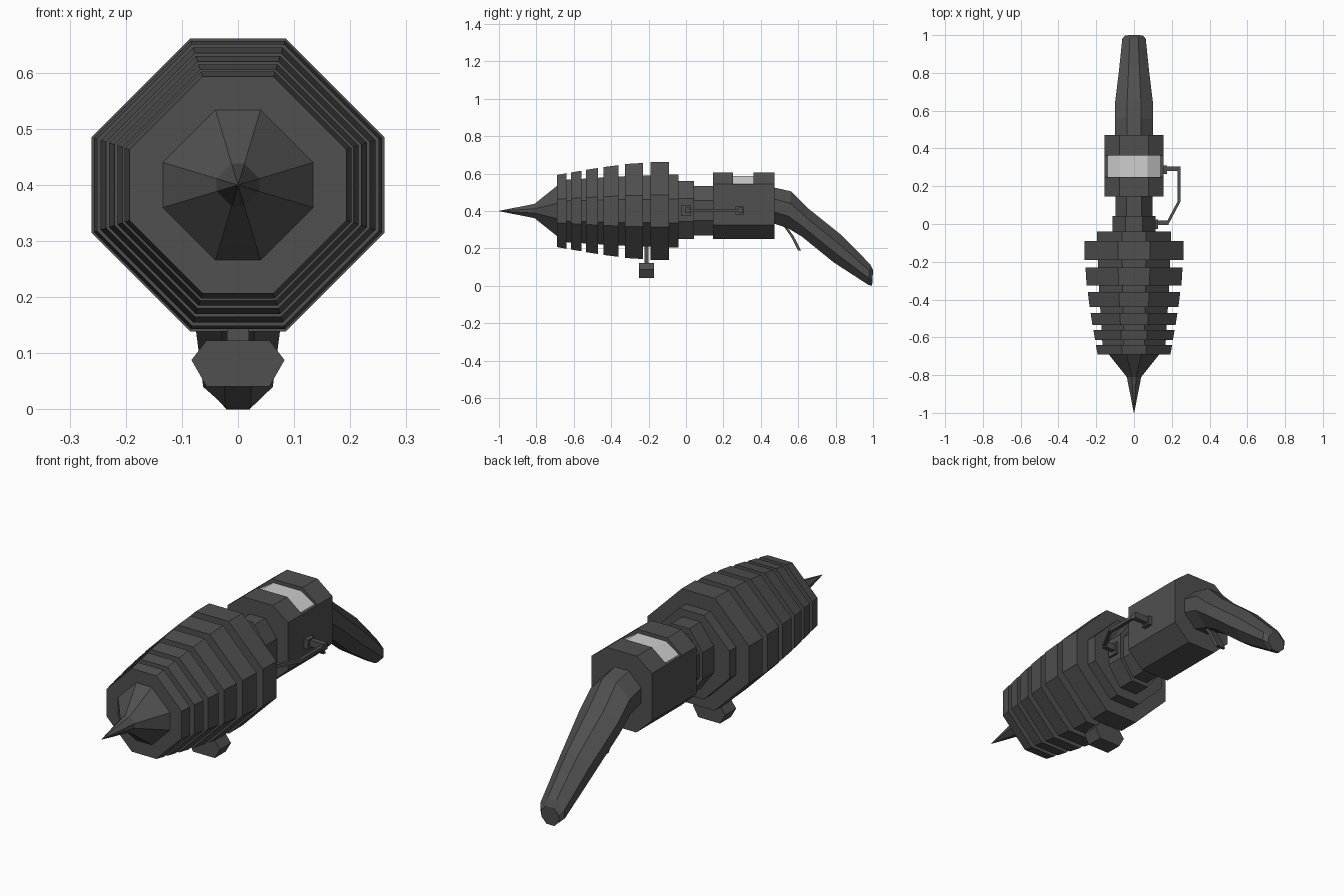
import bpy, bmesh
from mathutils import Vector

if "Cube" in bpy.data.objects:
    bpy.data.objects.remove(bpy.data.objects["Cube"])


def material(name, v):
    m = bpy.data.materials.new(name)
    m.diffuse_color = (v, v, v, 1)
    m.use_nodes = True
    m.node_tree.nodes["Principled BSDF"].inputs["Base Color"].default_value = m.diffuse_color
    return m


DARK = material("dark grey", 0.08)
LIGHT = material("light grey", 0.62)
AXIS = 0.40


def make(name, bm, *mats):
    bmesh.ops.recalc_face_normals(bm, faces=bm.faces)
    me = bpy.data.meshes.new(name)
    for m in mats or (DARK,):
        me.materials.append(m)
    bm.to_mesh(me)
    bm.free()
    ob = bpy.data.objects.new(name, me)
    bpy.context.collection.objects.link(ob)
    return ob


def loft(name, rings, *mats):
    """Skin a list of equal-length point rings and cap both ends."""
    bm = bmesh.new()
    vs = [[bm.verts.new(p) for p in r] for r in rings]
    n = len(vs[0])
    for a, b in zip(vs, vs[1:]):
        for i in range(n):
            j = (i + 1) % n
            bm.faces.new((a[i], a[j], b[j], b[i]))
    bm.faces.new(vs[0])
    bm.faces.new(vs[-1])
    return make(name, bm, *mats)


def section(top, bottom, hw, fx=0.327, fz=0.327):
    """Octagon between a top and a bottom (y, z) point, half width hw."""
    t, b = Vector((0, *top)), Vector((0, *bottom))
    mid, half = (t + b) / 2, (t - b) / 2
    shape = [(fx, 1), (1, fz), (1, -fz), (fx, -1), (-fx, -1), (-1, -fz), (-1, fz), (-fx, 1)]
    return [mid + half * k + Vector((hw * x, 0, 0)) for x, k in shape]


def octagon(y, r, f=0.327):
    return section((y, AXIS + r), (y, AXIS - r), r, f, f)


def prism(name, profile, y0, y1, *mats):
    """Extrude an (x, z) profile along y."""
    return loft(name, [[(x, y, z) for x, z in profile] for y in (y0, y1)], *mats)


def box(name, x0, x1, y0, y1, z0, z1):
    return prism(name, [(x0, z0), (x1, z0), (x1, z1), (x0, z1)], y0, y1)


# Pointed nose and inner core
loft("nose_spike", [octagon(-1.0, 0.001), octagon(-0.81, 0.038, 0.3), octagon(-0.68, 0.142, 0.3)])
loft("inner_core", [octagon(-0.67, 0.165), octagon(-0.35, 0.185), octagon(-0.09, 0.195)])

# Cooling rings, each widening slightly to the rear
for i, (y0, y1, r0, r1) in enumerate([
        (-0.69, -0.64, 0.193, 0.202), (-0.615, -0.56, 0.206, 0.215),
        (-0.535, -0.47, 0.220, 0.230), (-0.44, -0.36, 0.235, 0.245),
        (-0.325, -0.23, 0.251, 0.257), (-0.19, -0.09, 0.261, 0.261)]):
    loft(f"barrel_ring_{i + 1}", [octagon(y0, r0), octagon(y1, r1)])
loft("rear_collar", [octagon(-0.10, 0.195), octagon(-0.04, 0.195)])

# Neck steps
loft("neck_front", [section((y, 0.56), (y, 0.25), 0.115, 0.4, 0.4) for y in (-0.05, 0.042)])
loft("neck_rear", [section((y, 0.535), (y, 0.27), 0.098, 0.4, 0.4) for y in (0.04, 0.15)])

# Receiver: lower block, two roof caps and an inset light roof strip
prism("receiver_body", [(-0.155, 0.545), (0.155, 0.545), (0.155, 0.325),
                        (0.075, 0.25), (-0.075, 0.25), (-0.155, 0.325)], 0.145, 0.472)
roof = [(-0.155, 0.545), (0.155, 0.545), (0.078, 0.605), (-0.078, 0.605)]
prism("receiver_roof_front", roof, 0.145, 0.25)
prism("receiver_roof_rear", roof, 0.362, 0.472)
prism("light_strip", [(-0.138, 0.545), (0.138, 0.545), (0.072, 0.588), (-0.072, 0.588)],
      0.25, 0.362, LIGHT)

# Curved grip
loft("grip", [
    section((0.465, 0.527), (0.465, 0.335), 0.10, 0.36, 0.36),
    section((0.562, 0.505), (0.545, 0.308), 0.10, 0.36, 0.36),
    section((0.655, 0.412), (0.62, 0.263), 0.10, 0.36, 0.36),
    section((0.83, 0.272), (0.79, 0.125), 0.079, 0.36, 0.36),
    section((0.985, 0.115), (0.975, 0.005), 0.062, 0.36, 0.36),
    section((1.0, 0.085), (0.995, 0.0), 0.045, 0.45, 0.36)])

# Trigger
loft("trigger", [[(s * 0.022, y + d, z) for s, d in ((-1, 0), (1, 0), (1, 0.016), (-1, 0.016))]
                 for y, z in ((0.51, 0.335), (0.56, 0.265), (0.598, 0.19))])

# Foot under the barrel
box("foot_stem", -0.02, 0.02, -0.222, -0.2, 0.11, 0.22)
foot = [(-0.056, 0.123), (0.056, 0.123), (0.083, 0.088), (0.056, 0.041), (-0.056, 0.041), (-0.083, 0.088)]
prism("foot", foot, -0.25, -0.17)

# Side rod on the right with its two mounts
box("rod_rear_mount", 0.15, 0.175, 0.265, 0.31, 0.38, 0.424)
box("rod_rear_peg", 0.15, 0.247, 0.28, 0.305, 0.388, 0.418)
box("rod_front_mount", 0.11, 0.127, -0.026, 0.024, 0.372, 0.432)
box("rod_front_peg", 0.11, 0.183, -0.004, 0.018, 0.388, 0.418)
loft("side_rod", [[(x + a, y, 0.403 + b) for a, b in ((-t, -t), (t, -t), (t, t), (-t, t))]
                  for t in (0.008,)
                  for x, y in ((0.239, 0.30), (0.239, 0.12), (0.176, 0.002))])
